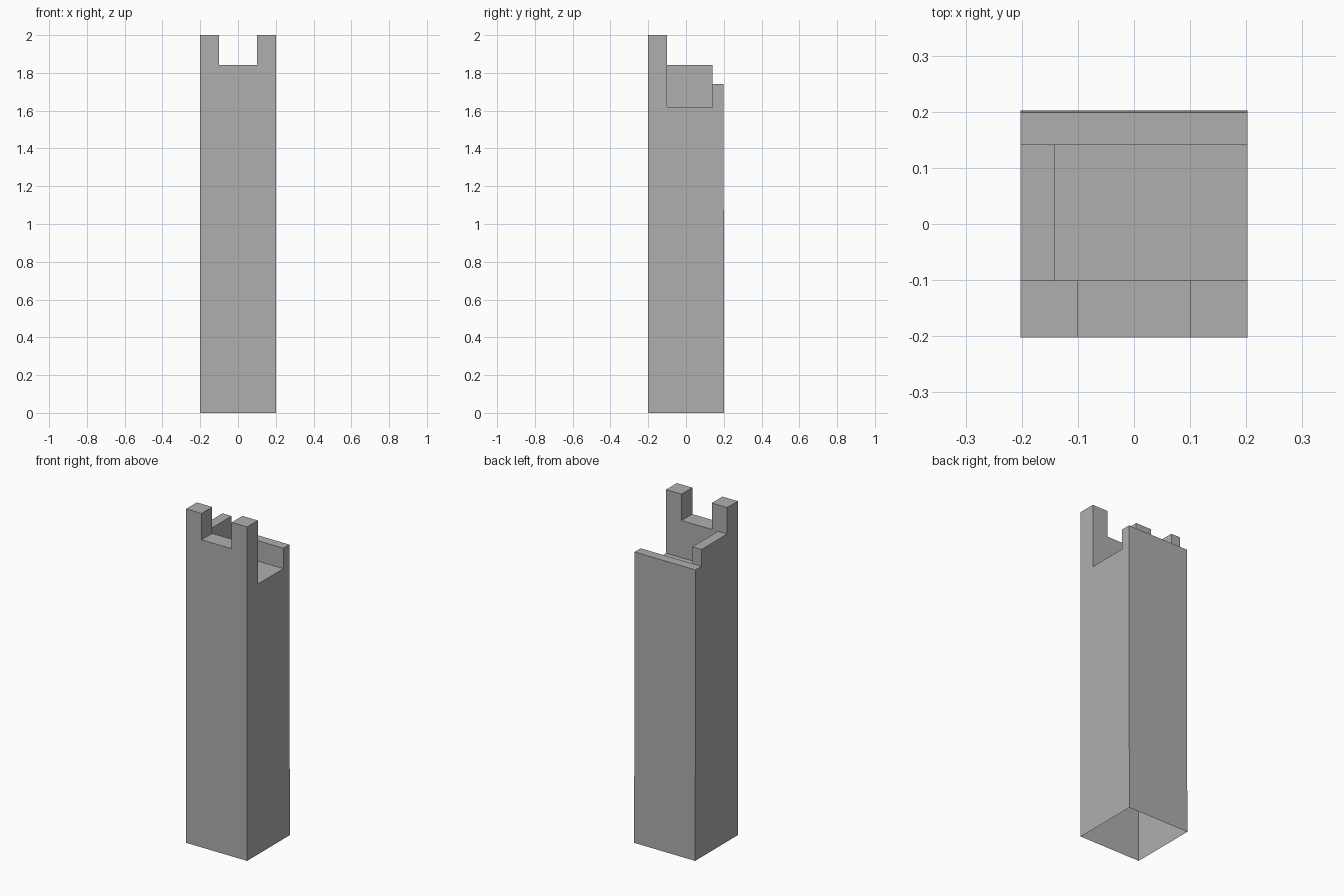
import bpy
import bmesh
from mathutils import Vector

default = bpy.data.objects.get("Cube")
if default:
    bpy.data.objects.remove(default, do_unlink=True)

HALF = 0.202      # half width of the column
INNER = 0.1415    # inner face of side and back walls
FRONT = -0.101    # inner face of the front wall
TOP = 3.0         # cutters reach well above the column

grey = bpy.data.materials.new("stone grey")
grey.use_nodes = True
colour = (0.43, 0.43, 0.43, 1)
grey.diffuse_color = colour
grey.node_tree.nodes["Principled BSDF"].inputs["Base Color"].default_value = colour


def box(name, low, high):
    """Axis-aligned box between two corners."""
    low, high = Vector(low), Vector(high)
    bm = bmesh.new()
    bmesh.ops.create_cube(bm, size=1)
    bmesh.ops.scale(bm, vec=high - low, verts=bm.verts)
    bmesh.ops.translate(bm, vec=(low + high) / 2, verts=bm.verts)
    mesh = bpy.data.meshes.new(name)
    bm.to_mesh(mesh)
    bm.free()
    mesh.materials.append(grey)
    obj = bpy.data.objects.new(name, mesh)
    bpy.context.collection.objects.link(obj)
    return obj


# Column, with a back face that flares slightly towards the foot
column = box("column", (-HALF, -HALF, 0), (HALF, HALF, 2))
for v in column.data.vertices:
    if v.co.y > 0 and v.co.z > 1:
        v.co.y -= 0.004

# Stepped crown: open pocket, side wall, back wall and front notch
cutters = [
    box("upper_cutter", (-1, FRONT, 1.842), (1, 1, TOP)),
    box("back_wall_cutter", (-1, INNER, 1.741), (1, 1, TOP)),
    box("pocket_cutter", (-INNER, FRONT, 1.619), (1, INNER, TOP)),
    box("notch_cutter", (-0.1, -1, 1.842), (0.1, -0.05, TOP)),
]
bpy.context.view_layer.objects.active = column
for cutter in cutters:
    cutter.hide_render = True
    cut = column.modifiers.new(cutter.name, "BOOLEAN")
    cut.operation = "DIFFERENCE"
    cut.solver = "EXACT"
    cut.object = cutter
    bpy.ops.object.modifier_apply(modifier=cut.name)
    bpy.data.objects.remove(cutter, do_unlink=True)

# Open foot: the column is a hollow shell
bm = bmesh.new()
bm.from_mesh(column.data)
bmesh.ops.dissolve_limit(bm, angle_limit=0.001, verts=bm.verts, edges=bm.edges)
foot = [f for f in bm.faces if f.calc_center_median().z < 0.001]
bmesh.ops.delete(bm, geom=foot, context="FACES_ONLY")
bm.to_mesh(column.data)
bm.free()
